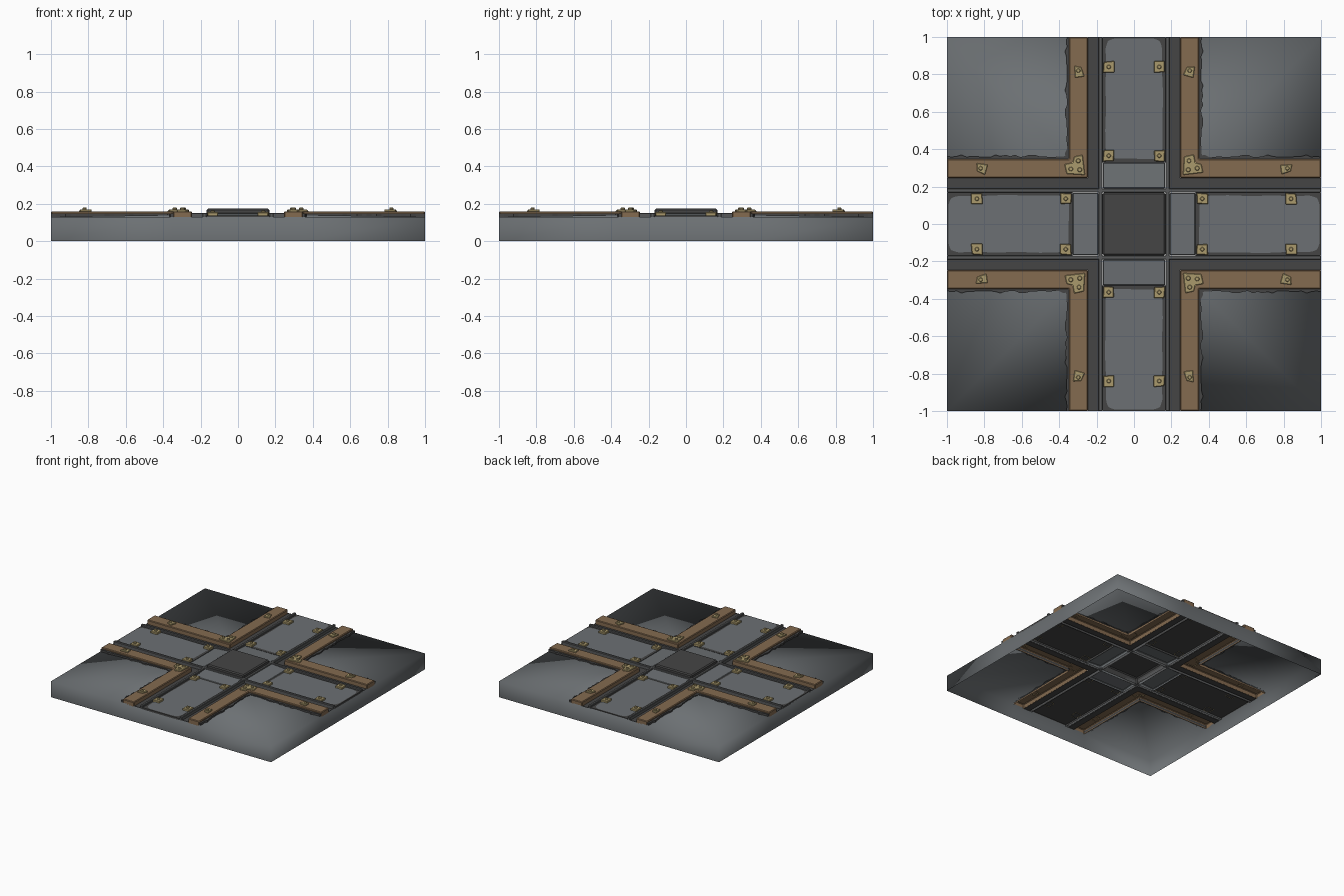
import bpy, bmesh, math, random
from mathutils import Matrix, Vector

if "Cube" in bpy.data.objects:
    bpy.data.objects.remove(bpy.data.objects["Cube"])

random.seed(4)


def mat(name, rgb):
    m = bpy.data.materials.new(name)
    m.diffuse_color = (*rgb, 1)
    m.use_nodes = True
    m.node_tree.nodes["Principled BSDF"].inputs["Base Color"].default_value = m.diffuse_color
    return m


GREY = mat("slate grey", (0.15, 0.163, 0.172))
MID = mat("rail grey", (0.095, 0.098, 0.10))
DARK = mat("dark iron", (0.06, 0.06, 0.06))
BROWN = mat("brown wood", (0.23, 0.145, 0.08))
GOLD = mat("old brass", (0.40, 0.32, 0.15))


def shell(bm, pts, z0, z1, ramp=None):
    """Open-bottomed prism; ramp(x, y) may give the top height."""
    n = len(pts)
    top = [bm.verts.new((x, y, ramp(x, y) if ramp else z1)) for x, y in pts]
    bm.faces.new(top)
    if z0 is None:
        return
    low = [bm.verts.new((x, y, z0)) for x, y in pts]
    for i in range(n):
        j = (i + 1) % n
        bm.faces.new((low[i], low[j], top[j], top[i]))


def finish(name, bm, material, bevel=0.0, turns=4, smooth=False):
    """Copy the quarter around the centre and make the object."""
    src = bm.copy()
    for k in range(1, turns):
        tmp = bpy.data.meshes.new("quarter")
        src.to_mesh(tmp)
        tmp.transform(Matrix.Rotation(k * math.pi / 2, 4, 'Z'))
        bm.from_mesh(tmp)
        bpy.data.meshes.remove(tmp)
    if smooth:
        bmesh.ops.remove_doubles(bm, verts=bm.verts, dist=1e-4)
    for f in bm.faces:
        f.smooth = smooth
    me = bpy.data.meshes.new(name)
    bm.to_mesh(me)
    me.materials.append(material)
    ob = bpy.data.objects.new(name, me)
    bpy.context.collection.objects.link(ob)
    if bevel:
        b = ob.modifiers.new("edge", 'BEVEL')
        b.width, b.segments, b.limit_method = bevel, 1, 'ANGLE'
    return ob


def ell(a, b):
    return [(a, a), (1, a), (1, b), (b, b), (b, 1), (a, 1)]


def rect(x0, x1, y0, y1):
    return [(x0, y0), (x1, y0), (x1, y1), (x0, y1)]


# corner slabs and outer skirt, open underneath
bm = bmesh.new()
P = lambda *c: bm.verts.new(c)
s, h = 0.35, 0.13
A, B, C, D = P(s, s, h + 0.01), P(1, s, h), P(1, 1, h), P(s, 1, h)
E, F = P(1, -s, h), P(1, -s, 0)
B0, C0, D0 = P(1, s, 0), P(1, 1, 0), P(s, 1, 0)
for f in ((A, B, C), (A, C, D), (B0, C0, C, B), (C0, D0, D, C), (F, B0, B, E)):
    bm.faces.new(f)
finish("corner_slabs_and_skirt", bm, GREY, smooth=True)

# worn dark trim beside the wooden beams
bm = bmesh.new()
steps = [1 - 0.026 * i for i in range(25)]
jag = lambda: 0.358 + random.choice((0, 0.004, 0.012))
outer = [(t, jag()) for t in steps] + [(0.366, 0.366)] + [(jag(), t) for t in reversed(steps)]
shell(bm, [(0.346, 1), (0.346, 0.346), (1, 0.346)] + outer, 0.13, 0.147)
finish("worn_trim", bm, DARK)

# L-shaped wooden beams
bm = bmesh.new()
shell(bm, ell(0.246, 0.347), 0.122, 0.16)
finish("wood_beams", bm, BROWN, 0.005)

# sunken channels between beams and rails
bm = bmesh.new()
shell(bm, ell(0.188, 0.247), None, 0.125)
finish("channels", bm, DARK)

# rails crossing the whole tile
bm = bmesh.new()
shell(bm, rect(-1, 1, 0.168, 0.19), 0.122, 0.152)
finish("rails", bm, MID, 0.004)

# dark arm plates
bm = bmesh.new()
shell(bm, rect(0.33, 1, -0.168, 0.168), 0.122, 0.137)
finish("arm_plates", bm, DARK)

# lighter worn faces on the arm plates
bm = bmesh.new()
pts = []
for cx, cy, a0 in ((0.40, -0.10, 180), (0.94, -0.10, 270), (0.94, 0.10, 0), (0.40, 0.10, 90)):
    for k in range(5):
        a = math.radians(a0 + k * 22.5)
        r = 0.052 + random.uniform(-0.003, 0.003)
        pts.append((cx + r * math.cos(a), cy + r * math.sin(a)))
    if a0 in (270, 90):
        continue
    if a0 == 180:      # ragged long edges
        pts += [(x, -0.152 + random.uniform(-0.004, 0.004)) for x in (0.5, 0.58, 0.66, 0.74, 0.82)]
    else:
        pts += [(x, 0.152 + random.uniform(-0.004, 0.004)) for x in (0.82, 0.74, 0.66, 0.58, 0.5)]
shell(bm, pts, None, 0.14)
finish("arm_plate_faces", bm, GREY)

# ramps between the arms and the hub
bm = bmesh.new()
shell(bm, rect(0.19, 0.328, -0.166, 0.166), 0.122, 0,
      lambda x, y: 0.148 if x < 0.25 else 0.138)
finish("hub_ramps", bm, GREY, 0.004)

# raised centre plate
bm = bmesh.new()
shell(bm, rect(-0.168, 0.168, -0.168, 0.168), 0.122, 0.175)
finish("centre_plate", bm, DARK, 0.008, turns=1)


def bolt(bm, x, y, z, r=0.012):
    ring = [(x + r * math.cos(i * math.pi / 4), y + r * math.sin(i * math.pi / 4)) for i in range(8)]
    shell(bm, ring, z - 0.003, z + 0.009)


def clasp(bm, x, y, size, z0, z1, uneven=0.0):
    pts = [(x + sx * size / 2 + random.uniform(-uneven, uneven),
            y + sy * size / 2 + random.uniform(-uneven, uneven))
           for sx, sy in ((-1, -1), (1, -1), (1, 1), (-1, 1))]
    shell(bm, pts, z0, z1)
    bolt(bm, x, y, z1)


# brass clasps on the arm plates
bm = bmesh.new()
for x in (0.365, 0.84):
    for y in (-0.135, 0.135):
        clasp(bm, x, y, 0.058, 0.135, 0.155, 0.003)
finish("arm_clasps", bm, GOLD, 0.003)

# brass clasps along the beams
bm = bmesh.new()
clasp(bm, 0.82, 0.298, 0.055, 0.157, 0.17, 0.012)
clasp(bm, 0.298, 0.82, 0.055, 0.157, 0.17, 0.012)
finish("beam_clasps", bm, GOLD, 0.003)

# brass L brackets on the beam corners
bm = bmesh.new()
shell(bm, [(0.262, 0.262), (0.37, 0.275), (0.36, 0.32), (0.328, 0.328),
           (0.32, 0.372), (0.268, 0.36)], 0.157, 0.17)
for x, y in ((0.29, 0.29), (0.338, 0.298), (0.294, 0.338)):
    bolt(bm, x, y, 0.17, 0.013)
finish("corner_brackets", bm, GOLD, 0.003)
